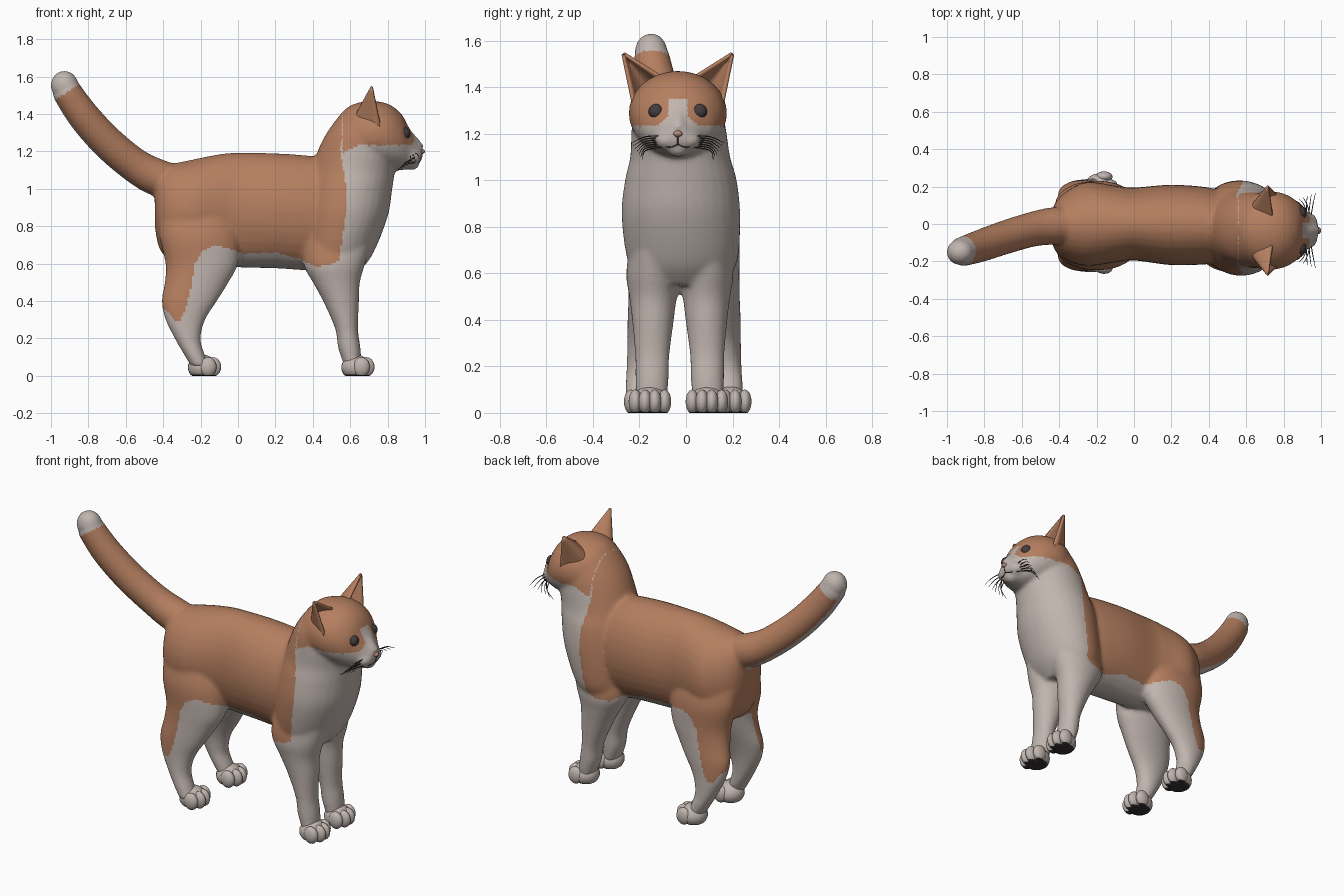
import bpy, bmesh, math
from mathutils import Vector, Matrix
from mathutils.bvhtree import BVHTree

if "Cube" in bpy.data.objects:
    bpy.data.objects.remove(bpy.data.objects["Cube"])

MID = -0.035  # the head sits slightly towards -y


def material(name, rgb):
    m = bpy.data.materials.new(name)
    m.diffuse_color = (*rgb, 1)
    m.use_nodes = True
    m.node_tree.nodes["Principled BSDF"].inputs["Base Color"].default_value = m.diffuse_color
    return m


ORANGE = material("orange fur", (0.46, 0.21, 0.115))
WHITE = material("white fur", (0.53, 0.46, 0.425))
DARK = material("dark eye", (0.055, 0.045, 0.05))
SOLE = material("dark sole", (0.035, 0.03, 0.03))
PINK = material("pink nose", (0.45, 0.25, 0.20))


def smooth_rows(rows, n=5):
    """Catmull-Rom interpolation of rows of numbers."""
    out = []
    for i in range(len(rows) - 1):
        p = [rows[max(0, min(len(rows) - 1, i + k))] for k in (-1, 0, 1, 2)]
        for j in range(n):
            t = j / n
            out.append([0.5 * (2 * b + (c - a) * t + (2 * a - 5 * b + 4 * c - d) * t * t
                               + (3 * b - a - 3 * c + d) * t ** 3) for a, b, c, d in zip(*p)])
    return out + [list(rows[-1])]


def skin(bm, rings):
    rings = [[bm.verts.new(p) for p in r] for r in rings]
    n = len(rings[0])
    faces = [bm.faces.new(rings[0]), bm.faces.new(rings[-1])]
    for a, b in zip(rings, rings[1:]):
        faces += [bm.faces.new((a[i], a[(i + 1) % n], b[(i + 1) % n], b[i])) for i in range(n)]
    bmesh.ops.recalc_face_normals(bm, faces=faces)


def loft(bm, axis, rows, n=32):
    """Rows: position, low, high, y centre, y half width."""
    rings = []
    for t, lo, hi, c, h in smooth_rows(rows):
        ring = []
        for i in range(n):
            a = 2 * math.pi * i / n
            u, y = (lo + hi) / 2 + (hi - lo) / 2 * math.cos(a), c + h * math.sin(a)
            ring.append((t, y, u) if axis == 'x' else (u, y, t))
        rings.append(ring)
    skin(bm, rings)


def tube(bm, rows, n=20):
    """Rows: x, y, z, radius."""
    rows = smooth_rows(rows)
    rings = []
    for i, (x, y, z, r) in enumerate(rows):
        d = Vector(rows[min(i + 1, len(rows) - 1)][:3]) - Vector(rows[max(i - 1, 0)][:3])
        q = d.to_track_quat('Z', 'Y')
        rings.append([Vector((x, y, z)) + q @ Vector((r * math.cos(a), r * math.sin(a), 0))
                      for a in (2 * math.pi * k / n for k in range(n))])
    skin(bm, rings)


def ball(bm, c, r):
    bmesh.ops.create_uvsphere(bm, u_segments=24, v_segments=16, radius=1,
                              matrix=Matrix.Translation(c) @ Matrix.Diagonal((*r, 1)))


def finish(bm, name, mats):
    me = bpy.data.meshes.new(name)
    bm.to_mesh(me)
    bm.free()
    for m in mats:
        me.materials.append(m)
    for p in me.polygons:
        p.use_smooth = True
    ob = bpy.data.objects.new(name, me)
    bpy.context.collection.objects.link(ob)
    return ob


# body: overlapping lofts fused into one skin
bm = bmesh.new()
loft(bm, 'x', [(-.445, .80, 1.02, -.015, .06), (-.42, .68, 1.09, -.015, .13), (-.36, .62, 1.13, -.01, .185),
               (-.25, .60, 1.155, 0, .225), (-.1, .60, 1.185, 0, .205), (0, .58, 1.193, 0, .195),
               (.2, .575, 1.19, -.005, .215), (.4, .565, 1.175, -.01, .205), (.5, .6, 1.15, -.02, .18)])
loft(bm, 'z', [(.55, .40, .64, -.02, .17), (.65, .34, .72, -.015, .235), (.85, .34, .80, -.022, .255),
               (1., .36, .825, -.022, .24), (1.1, .39, .84, -.025, .215), (1.2, .425, .86, -.03, .205),
               (1.3, .475, .84, MID, .19), (1.4, .55, .78, MID, .14), (1.45, .61, .74, MID, .07)])
# head and muzzle
loft(bm, 'x', [(.54, 1.15, 1.39, MID, .10), (.60, 1.125, 1.445, MID, .17), (.70, 1.11, 1.47, MID, .21),
               (.80, 1.10, 1.455, MID, .198), (.87, 1.10, 1.405, MID, .158), (.91, 1.105, 1.335, MID, .115),
               (.95, 1.115, 1.27, MID, .075), (.985, 1.165, 1.225, MID, .035)])
tube(bm, [(.84, MID, 1.32, .045), (.91, MID, 1.265, .042), (.975, MID, 1.208, .03)])
for s in (-1, 1):
    ball(bm, (.93, MID + s * .042, 1.172), (.052, .055, .042))
ball(bm, (.925, MID, 1.13), (.045, .045, .03))
# legs
for s in (-1, 1):
    rows = [(.05, .57, .66, .121, .065), (.15, .535, .655, .119, .072), (.25, .52, .642, .118, .074),
            (.4, .455, .647, .115, .09), (.5, .40, .652, .115, .102), (.6, .35, .68, .115, .115),
            (.75, .36, .72, .11, .10)]
    loft(bm, 'z', [(z, a, b, s * c - .027, h) for z, a, b, c, h in rows])
    rows = [(.05, -.25, -.15, .195, .055), (.12, -.292, -.18, .19, .062), (.2, -.338, -.2, .185, .062),
            (.3, -.388, -.175, .178, .066), (.4, -.408, -.112, .165, .078), (.5, -.392, -.05, .145, .094),
            (.6, -.388, 0, .13, .108), (.75, -.42, .01, .12, .115), (.9, -.42, -.02, .10, .09)]
    loft(bm, 'z', [(z, a, b, s * c - .008, h) for z, a, b, c, h in rows])
# tail
tube(bm, [(-.33, -.005, 1.04, .09), (-.43, -.01, 1.06, .1), (-.55, -.03, 1.125, .093), (-.7, -.075, 1.25, .09),
          (-.83, -.12, 1.395, .086), (-.925, -.15, 1.535, .078)])
ball(bm, (-.928, -.15, 1.553), (.074, .07, .079))
body = finish(bm, "body", [ORANGE, WHITE])
mod = body.modifiers.new("fuse", 'REMESH')
mod.mode, mod.voxel_size = 'VOXEL', 0.0115
mod = body.modifiers.new("relax", 'SMOOTH')
mod.factor, mod.iterations = 0.5, 8
me = bpy.data.meshes.new_from_object(body.evaluated_get(bpy.context.evaluated_depsgraph_get()))
body.modifiers.clear()
body.data = me
me.materials.clear()
for m in (ORANGE, WHITE):
    me.materials.append(m)

# side outline of the orange coat
COAT = [(.56, 1.5), (.55, 1.17), (.58, 1.0), (.58, .88), (.56, .75), (.54, .62), (.48, .59), (.41, .585),
        (.34, .62), (.2, .66), (.03, .655), (-.05, .68), (-.12, .70), (-.19, .67), (-.23, .6), (-.25, .48),
        (-.28, .36), (-.31, .295), (-.34, .29), (-.38, .35), (-.5, .4), (-.5, 1.5)]


def in_coat(x, z):
    hit = False
    for (ax, az), (bx, bz) in zip(COAT, COAT[1:] + COAT[:1]):
        if (az > z) != (bz > z) and x < ax + (z - az) * (bx - ax) / (bz - az):
            hit = not hit
    return hit


def is_white(c, n):
    if c.x < -.44 and c.z > .9:      # tail tip and underside
        return (c.x + .915) * -.55 + (c.z - 1.515) * .83 > 0 or n.dot(Vector((-.64, .1, -.76))) > .86
    if c.x > .56 and c.z > 1.17:     # face mask with blaze
        edge = 1.232 - max(0, .64 - c.x) * .5
        half = .042 + max(0, 1.275 - c.z) * 1.1
        return c.z < edge or (c.x > .83 and c.z < 1.35 and abs(c.y - MID) < half)
    if c.x < -.05 and c.z < .62 and n.y * c.y < 0 and abs(n.y) > .35:
        return True                  # inside of the hind legs
    return not in_coat(c.x, c.z)


for p in me.polygons:
    p.use_smooth = True
    p.material_index = int(is_white(p.center, p.normal))

bm = bmesh.new()
bm.from_mesh(me)
tree = BVHTree.FromBMesh(bm)
bm.free()


def face_x(y, z):
    hit = tree.ray_cast(Vector((2, y, z)), Vector((-1, 0, 0)))[0]
    return hit.x if hit else .9


# paws with toes and dark flat soles
for name, x, y in (("front_paw_a", .635, -.155), ("front_paw_b", .635, .09),
                   ("hind_paw_a", -.185, -.175), ("hind_paw_b", -.185, .19)):
    bm = bmesh.new()
    ball(bm, (x - .005, y, .045), (.078, .08, .068))
    for k, fx in ((-1.5, .025), (-.5, .05), (.5, .05), (1.5, .025)):
        ball(bm, (x + fx, y + k * .042, .048), (.045, .0285, .052))
    for v in bm.verts:
        v.co.z = max(v.co.z, 0)
    for f in bm.faces:
        f.material_index = int(f.calc_center_median().z < .006)
    finish(bm, name, [WHITE, SOLE])

# ears: hollow half cones
for s in (-1, 1):
    bm = bmesh.new()
    A, K, B, T = (Vector(v) for v in ((.745, -.085, 1.43), (.50, -.16, 1.38),
                                      (.765, -.225, 1.32), (.718, -.272, 1.548)))
    grid = []
    for j in range(9):
        t = j / 8 * .97
        row = []
        for i in range(13):
            u = i / 12
            p = (A * (1 - u) ** 2 + K * 2 * u * (1 - u) + B * u * u).lerp(T, t)
            row.append(bm.verts.new((p.x, MID - s * (p.y - MID), p.z)))
        grid.append(row)
    for a, b in zip(grid, grid[1:]):
        for i in range(12):
            bm.faces.new((a[i], a[i + 1], b[i + 1], b[i]))
    bmesh.ops.recalc_face_normals(bm, faces=bm.faces)
    ear = finish(bm, "ear_a" if s < 0 else "ear_b", [ORANGE])
    mod = ear.modifiers.new("thickness", 'SOLIDIFY')
    mod.thickness, mod.offset = .014, 0

# eyes
for s in (-1, 1):
    y = MID + s * .092
    bm = bmesh.new()
    ball(bm, (face_x(y, 1.295) - .016, y, 1.295), (.03, .034, .033))
    finish(bm, "eye_a" if s < 0 else "eye_b", [DARK])

# nose
bm = bmesh.new()
ball(bm, (.982, MID, 1.2), (.018, .02, .014))
finish(bm, "nose", [PINK])

# mouth line
bm = bmesh.new()
tube(bm, [(face_x(MID, z), MID, z, .003) for z in (1.185, 1.17, 1.155)], 6)
for s in (-1, 1):
    tube(bm, [(face_x(MID + s * d, z), MID + s * d, z, .003)
              for d, z in ((0, 1.155), (.025, 1.143), (.05, 1.143))], 6)
finish(bm, "mouth", [DARK])

# whiskers
bm = bmesh.new()
for s in (-1, 1):
    for k in range(7):
        z = 1.19 - .008 * k
        x = .945 - .012 * (k % 3)
        tip = .97 - .022 * k
        tube(bm, [(x, MID + s * .07, z, .003), ((x + tip) / 2, MID + s * .14, z - .003 - .002 * k, .0025),
                  (tip, MID + s * (.2 - .008 * k), z - .03 - .004 * k, .001)], 5)
finish(bm, "whiskers", [DARK])
